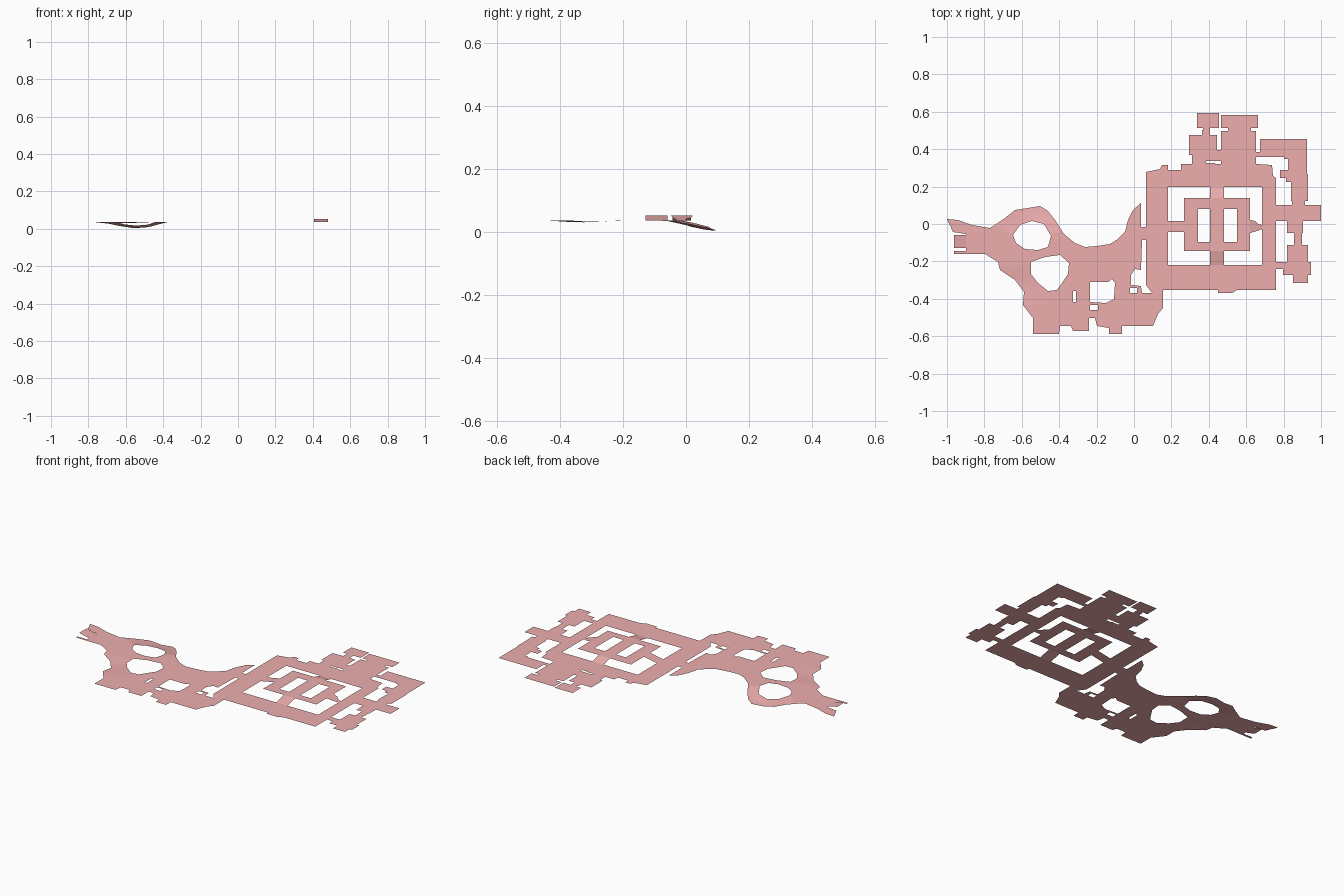
import bpy, math
from mathutils import Vector
from mathutils.geometry import delaunay_2d_cdt

S, CX, CY = 187.0, 1134.0, 224.0     # plan units per model unit, plan centre
LOW, HIGH = 0.036, 0.052             # floor level and raised level

mat = bpy.data.materials.new("red_floor")
mat.diffuse_color = (0.85, 0.42, 0.42, 1)


def pts(flat):
    return [((flat[i] - CX) / S, (CY - flat[i + 1]) / S) for i in range(0, len(flat), 2)]


def rect(x0, y0, x1, y1):
    return pts([x0, y0, x1, y0, x1, y1, x0, y1])


def inside(x, y, poly):
    hit = False
    for (ax, ay), (bx, by) in zip(poly, poly[1:] + poly[:1]):
        if (ay > y) != (by > y) and x < (bx - ax) * (y - ay) / (by - ay) + ax:
            hit = not hit
    return hit


def sheet(name, solids, holes=(), height=lambda x, y: LOW, grid=0):
    """Thin upward-facing sheet: union of solids minus holes."""
    verts, edges = [], []
    for poly in list(solids) + list(holes):
        n = len(verts)
        verts += [Vector(p) for p in poly]
        edges += [(n + i, n + (i + 1) % len(poly)) for i in range(len(poly))]
    if grid:
        xs = [p[0] for s in solids for p in s]
        ys = [p[1] for s in solids for p in s]
        for i in range(int((max(xs) - min(xs)) / grid)):
            for j in range(int((max(ys) - min(ys)) / grid)):
                verts.append(Vector((min(xs) + (i + .5) * grid, min(ys) + (j + .5) * grid)))
    out = delaunay_2d_cdt(verts, edges, [], 0, 1e-5)
    vs, keep = out[0], []
    for f in out[2]:
        c = sum((vs[i] for i in f), Vector((0, 0))) / len(f)
        if any(inside(c.x, c.y, s) for s in solids) and not any(inside(c.x, c.y, h) for h in holes):
            keep.append(list(f))
    used = sorted({i for f in keep for i in f})
    idx = {v: k for k, v in enumerate(used)}
    me = bpy.data.meshes.new(name)
    me.from_pydata([(vs[i].x, vs[i].y, height(vs[i].x, vs[i].y)) for i in used], [],
                   [[idx[i] for i in f] for f in keep])
    me.materials.append(mat)
    ob = bpy.data.objects.new(name, me)
    bpy.context.collection.objects.link(ob)
    return ob


def hill(x, y):
    # scooped bowl at the rear edge, slight dip on the left flank
    d = math.hypot((x + 0.54) / 0.23, (y - 0.095) / 0.17)
    z = LOW * min(1, d)
    if -0.43 < y < -0.23 and x < -0.45:
        z -= 0.005 * math.sin(math.pi * (y + 0.43) / 0.2) * min(1, (-0.45 - x) / 0.12)
    return max(0, z)


# winding path on the left: rear edge, then right edge, front edge and left end
rear = [947, 219, 958, 220, 972, 225, 990, 228, 1005, 218, 1015, 210, 1028, 208, 1040, 206,
        1048, 211, 1055, 220, 1064, 234, 1075, 243, 1085, 247, 1097, 246, 1110, 244, 1118, 239,
        1125, 232, 1128, 220, 1133, 210, 1141, 203]
right = [1141, 227, 1146, 227, 1146, 240, 1142, 240, 1141, 270, 1135, 269, 1131, 275,
         1131, 285, 1141, 286, 1142, 293, 1163, 293, 1163, 308, 1158, 314, 1153, 326]
front = [1122, 326, 1122, 334, 1109, 334, 1109, 328, 1097, 326, 1095, 318, 1089, 318,
         1089, 331, 1073, 331, 1071, 326, 1060, 326, 1059, 334, 1033, 334, 1033, 318,
         1023, 305, 1024, 292, 1015, 280, 1000, 270, 998, 262, 985, 254]
left = [954, 254, 954, 251, 966, 251, 966, 234, 953, 232]
path_holes = [
    pts([1013, 235, 1020, 225, 1032, 221, 1044, 224, 1051, 236, 1048, 247, 1038, 250, 1025, 249, 1016, 243]),
    pts([1031, 262, 1045, 257, 1060, 255, 1069, 263, 1068, 274, 1062, 283, 1057, 290, 1048, 291, 1038, 283, 1031, 274]),
    pts([1090, 282, 1108, 282, 1112, 279, 1115, 283, 1114, 299, 1106, 303, 1090, 302]),
    rect(1073, 291, 1076, 302), rect(1090, 305, 1098, 310), rect(1130, 288, 1137, 293)]
sheet("winding_path", [pts(rear + right + front + left)], path_holes, hill, 0.035)

# square plaza with wide opening, plus stepped blocks at the back
plaza = pts([1146, 172, 1160, 169, 1162, 165, 1168, 165, 1168, 170, 1181, 170, 1181, 164,
             1256, 164, 1272, 165, 1273, 176, 1276, 178, 1276, 290, 1237, 290, 1232, 293,
             1218, 293, 1218, 290, 1163, 290, 1163, 293, 1152, 293, 1146, 285])
back_blocks = [rect(1192, 155, 1215, 164), rect(1189, 135, 1217, 155), rect(1202, 130, 1210, 135),
               rect(1197, 113, 1219, 128), rect(1203, 128, 1210, 131), rect(1221, 115, 1258, 128),
               rect(1228, 128, 1251, 133), rect(1221, 131, 1256, 165), rect(1215, 150, 1222, 161)]
opening = rect(1168, 187, 1262, 265)
sheet("plaza_floor", [plaza] + back_blocks, [opening, rect(1206, 161, 1219, 163)])

# stepped walkway around the right side
walk = [rect(1256, 152, 1262, 157), rect(1260, 139, 1285, 157), rect(1276, 141, 1307, 152),
        rect(1284, 139, 1307, 159), rect(1288, 150, 1307, 176), rect(1291, 174, 1308, 201),
        rect(1280, 170, 1292, 178), rect(1286, 178, 1294, 182), rect(1276, 205, 1321, 221),
        rect(1292, 199, 1305, 208), rect(1287, 221, 1303, 233), rect(1294, 231, 1302, 247),
        rect(1287, 245, 1308, 275), rect(1283, 262, 1311, 275), rect(1276, 262, 1283, 269),
        rect(1293, 273, 1308, 283)]
sheet("side_walkway", walk)

# raised ring with a central bar
sheet("raised_ring", [rect(1184, 198, 1250, 251)],
      [rect(1198, 209, 1210, 242), rect(1224, 209, 1237, 242)], lambda x, y: HIGH)


# four ramps from the plaza up to the ring
def ramp(name, box, axis, foot, top):
    def z(x, y):
        t = ((x, y)[axis] - foot) / (top - foot)
        return LOW + (HIGH - LOW) * t
    sheet(name, [box], (), z)


def px(v): return (v - CX) / S
def py(v): return (CY - v) / S


ramp("front_ramp", rect(1210, 251, 1224, 265), 1, py(265), py(251))
ramp("back_ramp", rect(1210, 187, 1224, 198), 1, py(187), py(198))
ramp("left_ramp", rect(1168, 221, 1184, 232), 0, px(1168), px(1184))
ramp("right_ramp", pts([1250, 220, 1255, 221, 1258, 224, 1262, 225, 1262, 229, 1257, 231, 1250, 233]),
     0, px(1262), px(1250))
# short ramp at the far left end of the path
ramp("end_ramp", rect(954, 235, 966, 248), 0, px(966), px(954))
